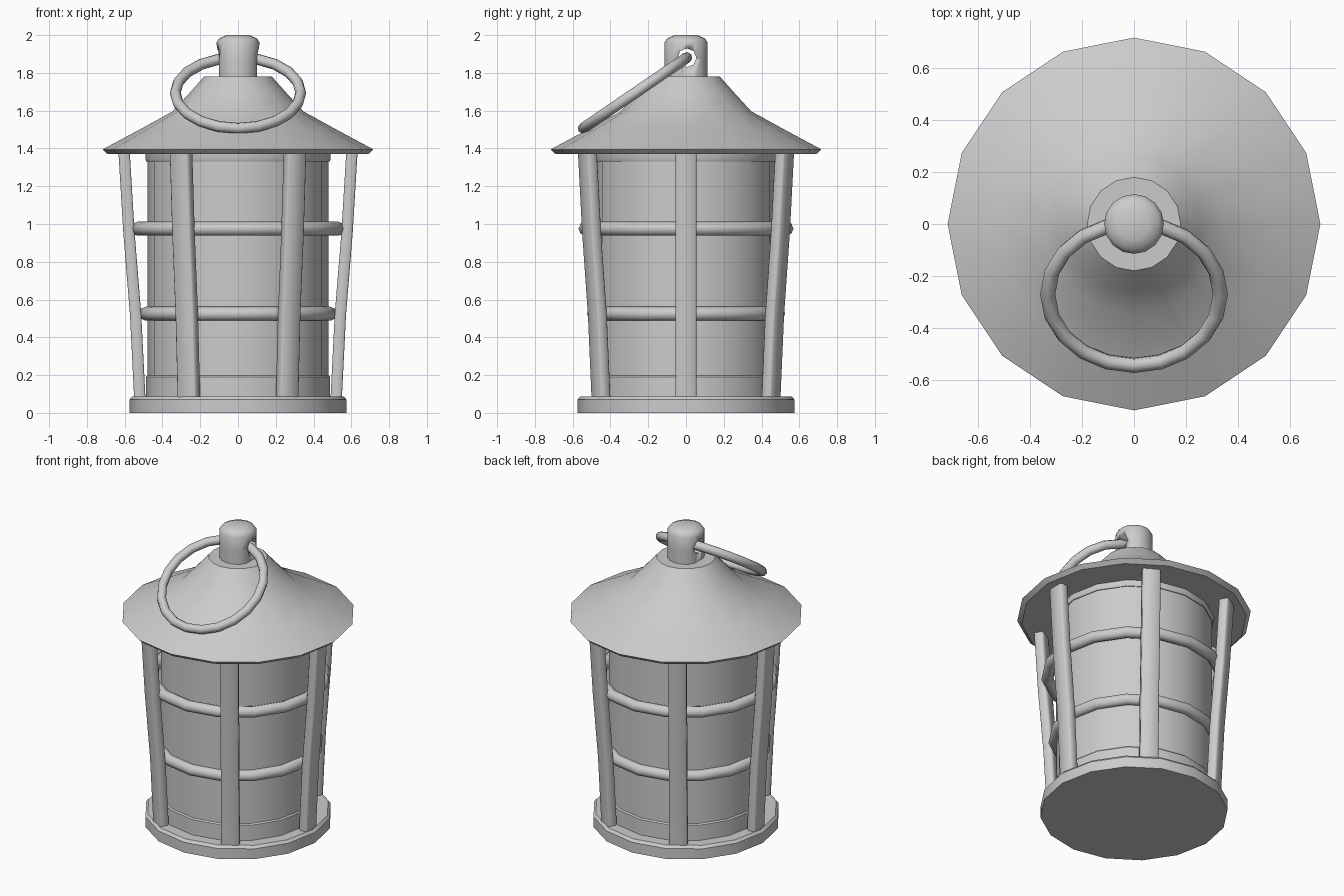
import bpy, bmesh, math
from mathutils import Vector, Matrix

old = bpy.data.objects.get("Cube")
if old:
    bpy.data.objects.remove(old, do_unlink=True)

SIDES = 16
GREY = (0.6, 0.6, 0.6, 1)
metal = bpy.data.materials.new("grey metal")
metal.use_nodes = True
metal.diffuse_color = GREY
metal.node_tree.nodes["Principled BSDF"].inputs["Base Color"].default_value = GREY


def finish(name, bm, angle=35):
    """Turn a bmesh into a shaded, coloured object."""
    bmesh.ops.recalc_face_normals(bm, faces=bm.faces)
    mesh = bpy.data.meshes.new(name)
    bm.to_mesh(mesh)
    bm.free()
    mesh.materials.append(metal)
    ob = bpy.data.objects.new(name, mesh)
    bpy.context.collection.objects.link(ob)
    bpy.ops.object.select_all(action='DESELECT')
    ob.select_set(True)
    bpy.context.view_layer.objects.active = ob
    bpy.ops.object.shade_smooth_by_angle(angle=math.radians(angle))
    return ob


def bridge(bm, loops, closed=False):
    """Join neighbouring loops of vertices with quads; cap open ends."""
    n = len(loops[0])
    pairs = list(zip(loops, loops[1:]))
    if closed:
        pairs.append((loops[-1], loops[0]))
    else:
        bm.faces.new(loops[0])
        bm.faces.new(loops[-1])
    for a, b in pairs:
        for i in range(n):
            j = (i + 1) % n
            bm.faces.new((a[i], a[j], b[j], b[i]))


def circle(n, r, z=0):
    return [Vector((r * math.cos(math.tau * i / n), r * math.sin(math.tau * i / n), z))
            for i in range(n)]


def lathe(name, profile, sides=SIDES, angle=35):
    bm = bmesh.new()
    bridge(bm, [[bm.verts.new(p) for p in circle(sides, r, z)] for r, z in profile])
    return finish(name, bm, angle)


def torus(name, major, minor, matrix, segments=SIDES, sides=8):
    bm = bmesh.new()
    loops = []
    for i in range(segments):
        turn = Matrix.Rotation(math.tau * i / segments, 4, 'Z')
        loops.append([bm.verts.new(matrix @ turn @ Vector((major + p.x, 0, p.y)))
                      for p in circle(sides, minor)])
    bridge(bm, loops, closed=True)
    return finish(name, bm, 60)


# Base, inner body and its collars
lathe("base", [(0.575, 0), (0.575, 0.07), (0.56, 0.087)], angle=40)
lathe("lower_collar", [(0.488, 0.08), (0.488, 0.19), (0.478, 0.2)])
lathe("body", [(0.48, 0.19), (0.48, 1.34)])
lathe("upper_collar", [(0.485, 1.33), (0.49, 1.34), (0.49, 1.38)])

# Two guard rings
for name, major, z in (("lower_guard_ring", 0.488, 0.525), ("upper_guard_ring", 0.532, 0.975)):
    torus(name, major, 0.037, Matrix.Translation((0, 0, z)))

# Six flat bars, leaning outward
BAR_PATH = [(0.52, 0.08), (0.542, 0.52), (0.577, 0.95), (0.603, 1.38)]
HALF_DEPTH, HALF_WIDTH, CHAMFER = 0.03, 0.056, 0.008
for k in range(6):
    bm = bmesh.new()
    turn = Matrix.Rotation(math.tau * k / 6, 4, 'Z')
    d, w, c = HALF_DEPTH, HALF_WIDTH, CHAMFER
    section = [(d, w - c), (d - c, w), (c - d, w), (-d, w - c),
               (-d, c - w), (c - d, -w), (d - c, -w), (d, c - w)]
    bridge(bm, [[bm.verts.new(turn @ Vector((r + x, y, z))) for x, y in section]
                for r, z in BAR_PATH])
    finish(f"guard_bar_{k + 1}", bm, 50)

# Flared roof
lathe("roof", [(0.69, 1.37), (0.717, 1.395), (0.53, 1.495), (0.345, 1.597),
               (0.26, 1.69), (0.18, 1.78)])

# Finial, pinched at the sides, with an eye for the handle
finial = lathe("finial", [(0.115, 1.76), (0.115, 1.87), (0.115, 1.96),
                          (0.1, 1.983), (0.06, 2.0)], sides=SIDES, angle=45)
for v in finial.data.vertices:
    if v.co.z < 1.9:
        v.co.x = max(-0.1, min(0.1, v.co.x))

bm = bmesh.new()
eye = Matrix.Translation((0, 0.005, 1.88)) @ Matrix.Rotation(math.pi / 2, 4, 'Y')
bmesh.ops.create_cone(bm, cap_ends=True, segments=8, radius1=0.05, radius2=0.05,
                      depth=0.5, matrix=eye)
cutter = finish("eye_cutter", bm)
cutter.hide_render = True
cut = finial.modifiers.new("eye", 'BOOLEAN')
cut.operation = 'DIFFERENCE'
cut.solver = 'EXACT'
cut.object = cutter
bpy.context.view_layer.objects.active = finial
bpy.ops.object.modifier_apply(modifier=cut.name)
bpy.data.objects.remove(cutter, do_unlink=True)

# Carrying ring, resting forward on the roof
torus("handle_ring", 0.332, 0.029,
      Matrix.Translation((0, -0.27, 1.694)) @ Matrix.Rotation(math.radians(34.3), 4, 'X'),
      segments=20)
